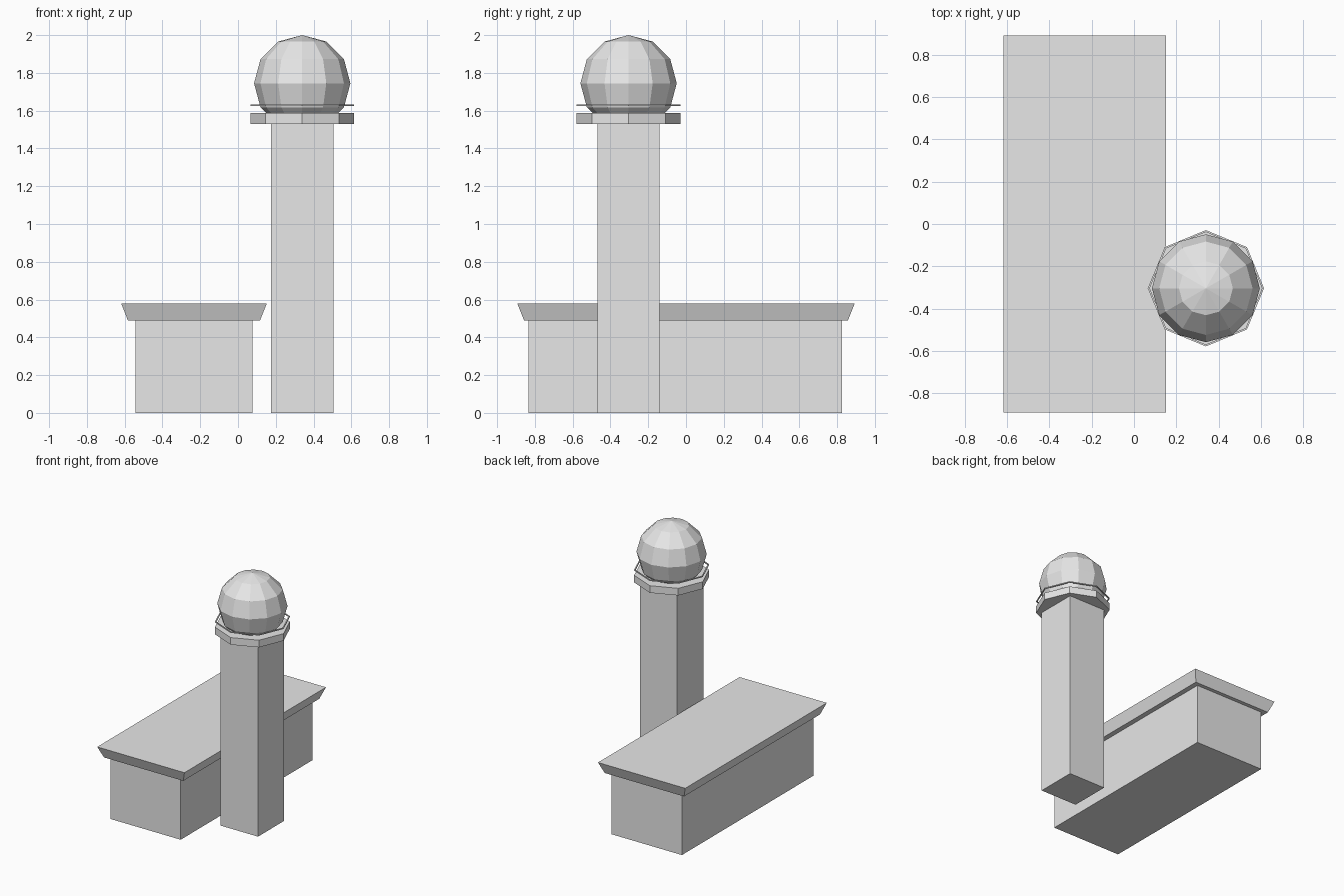
import bpy
import bmesh
import math

cube = bpy.data.objects.get("Cube")
if cube:
    bpy.data.objects.remove(cube, do_unlink=True)

# One plain grey for the whole building
grey = bpy.data.materials.new("plain_grey")
grey.use_nodes = True
colour = (0.8, 0.8, 0.8, 1)
grey.diffuse_color = colour
grey.node_tree.nodes["Principled BSDF"].inputs["Base Color"].default_value = colour

HALL_X, TOWER_X, TOWER_Y = -0.233, 0.34, -0.304


def finish(name, bm):
    bmesh.ops.recalc_face_normals(bm, faces=bm.faces)
    mesh = bpy.data.meshes.new(name)
    bm.to_mesh(mesh)
    bm.free()
    mesh.materials.append(grey)
    obj = bpy.data.objects.new(name, mesh)
    bpy.context.collection.objects.link(obj)
    return obj


def block(name, x, y, width, depth, z0, z1, flare=0):
    """Box whose top may spread outwards by flare on every side."""
    bm = bmesh.new()
    bmesh.ops.create_cube(bm, size=1)
    for v in bm.verts:
        top = v.co.z > 0
        spread = 2 * flare if top else 0
        v.co = (x + v.co.x * (width + spread),
                y + v.co.y * (depth + spread), z1 if top else z0)
    return finish(name, bm)


def octagon(r, z):
    return [(TOWER_X + r * math.cos(i * math.pi / 4),
             TOWER_Y + r * math.sin(i * math.pi / 4), z) for i in range(8)]


def octagon_ring(name, inner, outer, z0, z1):
    """Octagonal band with a square cross-section."""
    bm = bmesh.new()
    section = [(inner, z0), (outer, z0), (outer, z1), (inner, z1)]
    loops = [[bm.verts.new(p) for p in octagon(r, z)] for r, z in section]
    for k in range(4):
        a, b = loops[k], loops[(k + 1) % 4]
        for i in range(8):
            j = (i + 1) % 8
            bm.faces.new((a[i], a[j], b[j], b[i]))
    return finish(name, bm)


# Long hall with a flared flat roof
block("hall", HALL_X, -0.003, 0.62, 1.66, 0, 0.49)
block("hall_roof", HALL_X, 0, 0.70, 1.715, 0.49, 0.578, flare=0.035)

# Square tower
block("tower", TOWER_X, TOWER_Y, 0.33, 0.33, 0, 1.53)

# Octagonal balcony and thin rail
bm = bmesh.new()
low, high = ([bm.verts.new(p) for p in octagon(0.275, z)] for z in (1.53, 1.587))
bm.faces.new(low)
bm.faces.new(high)
for i in range(8):
    j = (i + 1) % 8
    bm.faces.new((low[i], low[j], high[j], high[i]))
finish("balcony", bm)
octagon_ring("balcony_rail", 0.266, 0.275, 1.624, 1.632)

# Faceted globe on top
bm = bmesh.new()
bmesh.ops.create_uvsphere(bm, u_segments=12, v_segments=6, radius=0.255)
globe = finish("globe", bm)
globe.location = (TOWER_X, TOWER_Y, 1.745)
